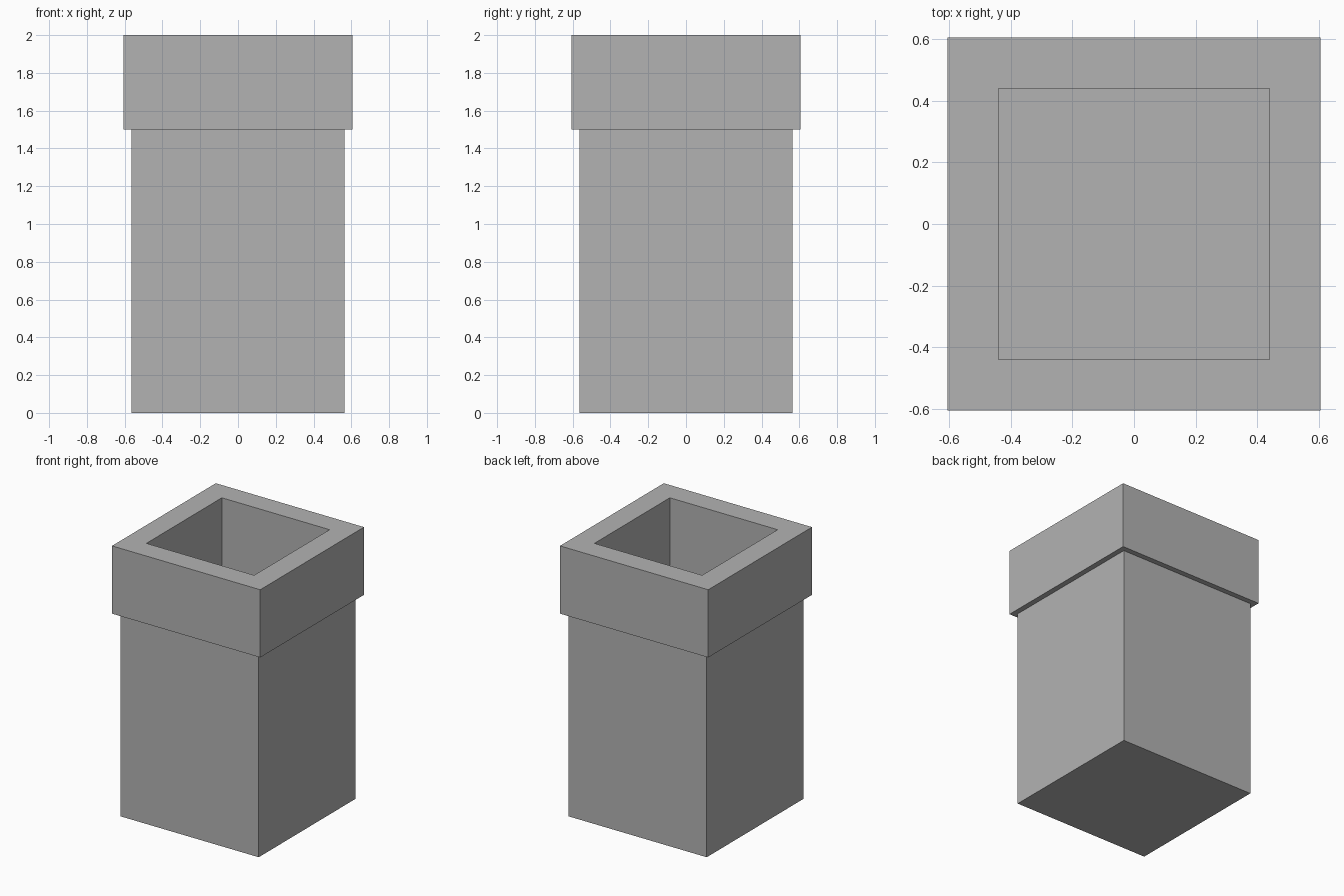
import bpy
import bmesh

cube = bpy.data.objects.get("Cube")
if cube:
    bpy.data.objects.remove(cube, do_unlink=True)

# One plain grey for everything
GREY = (0.45, 0.45, 0.45, 1)
grey = bpy.data.materials.new("plain_grey")
grey.use_nodes = True
grey.diffuse_color = GREY
grey.node_tree.nodes["Principled BSDF"].inputs["Base Color"].default_value = GREY

CORNERS = ((-1, -1), (1, -1), (1, 1), (-1, 1))
OUTER, COLLAR, HOLE = 0.565, 0.605, 0.44
JOINT, TOP, FLOOR = 1.5, 2.0, 0.125


def square_sweep(name, profile, closed):
    """Join square rings (half width, height); close the loop or cap both ends."""
    bm = bmesh.new()
    rings = [[bm.verts.new((x * h, y * h, z)) for x, y in CORNERS] for h, z in profile]
    pairs = list(zip(rings, rings[1:]))
    if closed:
        pairs.append((rings[-1], rings[0]))
    else:
        bm.faces.new(rings[0])
        bm.faces.new(rings[-1])
    for a, b in pairs:
        for i in range(4):
            j = (i + 1) % 4
            bm.faces.new((a[i], a[j], b[j], b[i]))
    bmesh.ops.recalc_face_normals(bm, faces=bm.faces)
    mesh = bpy.data.meshes.new(name)
    bm.to_mesh(mesh)
    bm.free()
    mesh.materials.append(grey)
    obj = bpy.data.objects.new(name, mesh)
    bpy.context.collection.objects.link(obj)
    return obj


# Hollow square shaft with a closed bottom
square_sweep("shaft", [(OUTER, 0), (OUTER, JOINT), (HOLE, JOINT), (HOLE, FLOOR)], False)

# Wider collar around the opening
square_sweep("collar", [(COLLAR, JOINT), (COLLAR, TOP), (HOLE, TOP), (HOLE, JOINT)], True)
